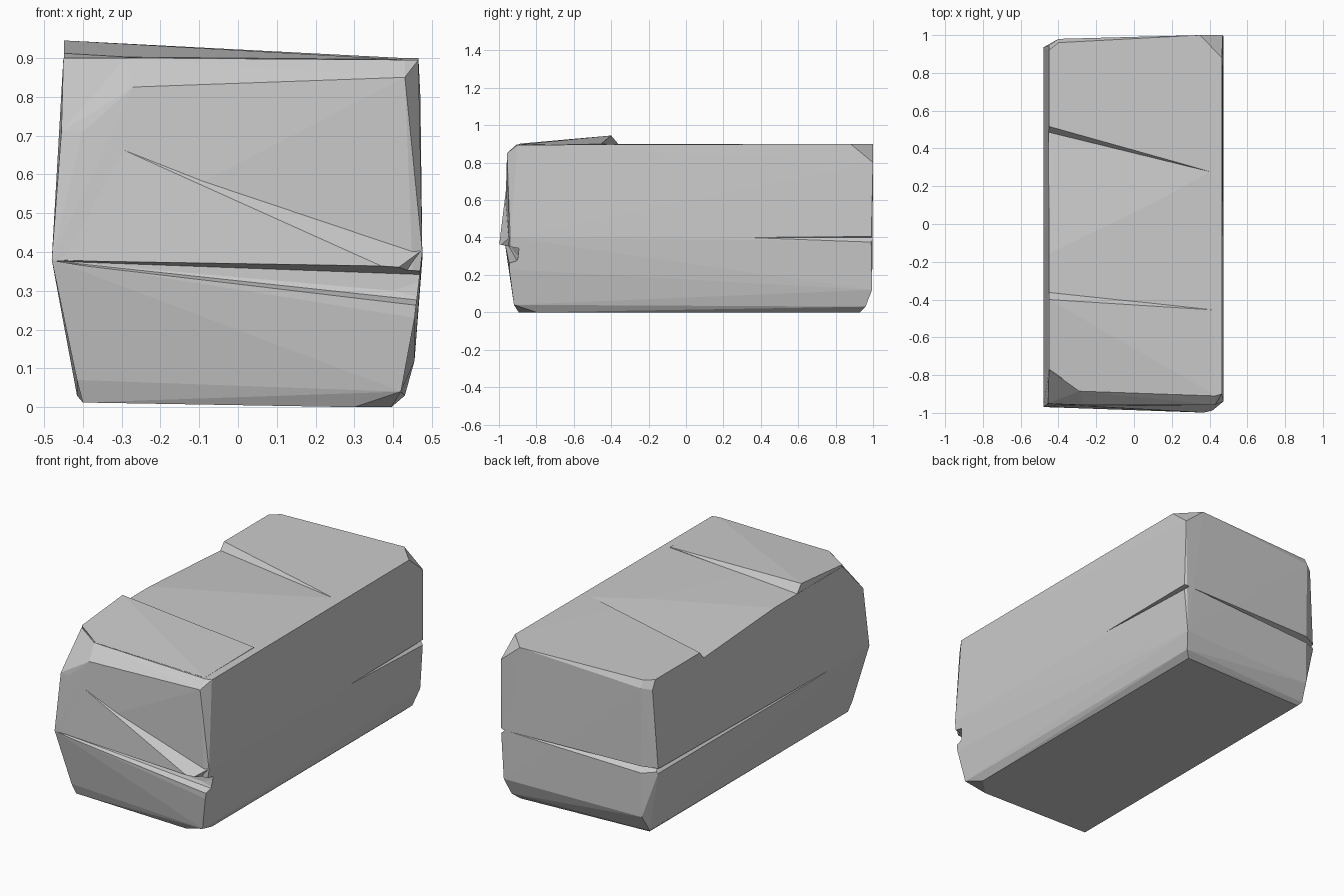
import bpy, bmesh


def hull(name, pts):
    """Convex faceted chunk spanned by a few corner points."""
    bm = bmesh.new()
    for p in pts:
        bm.verts.new(p)
    res = bmesh.ops.convex_hull(bm, input=bm.verts[:])
    junk = {g for g in res["geom_interior"] + res["geom_unused"]
            if isinstance(g, bmesh.types.BMVert)}
    bmesh.ops.delete(bm, geom=list(junk), context='VERTS')
    bmesh.ops.recalc_face_normals(bm, faces=bm.faces[:])
    me = bpy.data.meshes.new(name)
    bm.to_mesh(me)
    bm.free()
    ob = bpy.data.objects.new(name, me)
    bpy.context.collection.objects.link(ob)
    return ob


def combine(target, other, op):
    mod = target.modifiers.new(other.name, 'BOOLEAN')
    mod.operation, mod.solver, mod.object = op, 'EXACT', other
    bpy.context.view_layer.objects.active = target
    bpy.ops.object.modifier_apply(modifier=mod.name)
    bpy.data.objects.remove(other)


# Main stone block: base, lower bevel, bulging middle, chipped top
stone = hull("stone_block", [
    (-.40, -.89, .012), (.30, -.895, 0), (.395, -.80, 0), (.395, .93, 0), (-.40, .90, .012),
    (-.415, -.91, .07), (.42, -.92, .04), (.43, .96, .03), (-.415, .92, .03),
    (.455, -.945, .23), (.455, .995, .12), (-.43, .93, .19), (-.40, .97, .12),
    (-.48, -.97, .38), (-.48, .935, .38), (.475, -.94, .40), (.475, .99, .38),
    (-.455, -.95, .71), (-.40, -.957, .71), (-.27, -.957, .825), (.43, -.957, .85),
    (-.45, -.77, .90), (-.29, -.885, .90), (.43, -.91, .895), (.465, -.90, .895),
    (.465, .88, .90), (.35, 1.0, .90), (.47, 1.0, .80),
    (-.45, .92, .90), (-.40, .96, .90), (-.40, .98, .86), (-.45, .945, .85)])

# Overhanging lip across the front
combine(stone, hull("front_lip", [
    (-.40, -.956, .71), (.475, -.938, .405), (-.479, -.969, .38), (.40, -1.0, .35),
    (.44, -.90, .31), (-.40, -.88, .38), (0, -.85, .5)]), 'UNION')

# Raised slab on the front half of the top
combine(stone, hull("raised_slab", [
    (-.449, -.40, .945), (-.449, -.36, .897), (-.449, -.77, .912), (-.28, -.885, .902),
    (.42, -.455, .90), (.42, -.90, .896), (-.445, -.75, .85), (.40, -.88, .85),
    (-.445, -.37, .85), (.40, -.46, .85)]), 'UNION')

# Cracks: each tapers from an open end to a point
cracks = {
    "front_crack": [(-.47, -.99, .378), (-.47, -.96, .376), (.40, -1.05, .35), (.40, -1.05, .27),
                    (.40, -.90, .30), (.52, -.89, .34), (.52, -1.05, .37),
                    (.52, -1.05, .22), (.52, -.90, .27)],
    "top_crack": [(-.55, -.30, .906), (-.55, .51, .855), (-.55, .56, .92),
                  (.43, .27, .90), (-.55, -.30, .94), (.43, .27, .93)],
    "right_crack": [(.476, .30, .40), (.50, .30, .40), (.50, 1.05, .41),
                    (.50, 1.05, .35), (.445, 1.05, .40)],
    "back_crack": [(.45, 1.0, .40), (.45, 1.05, .40), (-.55, 1.05, .43),
                   (-.55, 1.05, .33), (-.55, .90, .40)],
    "left_crack": [(-.475, -.60, .38), (-.52, -.60, .38), (-.52, 1.0, .41),
                   (-.52, 1.0, .34), (-.455, 1.0, .40)],
}
for name, pts in cracks.items():
    combine(stone, hull(name, pts), 'DIFFERENCE')
